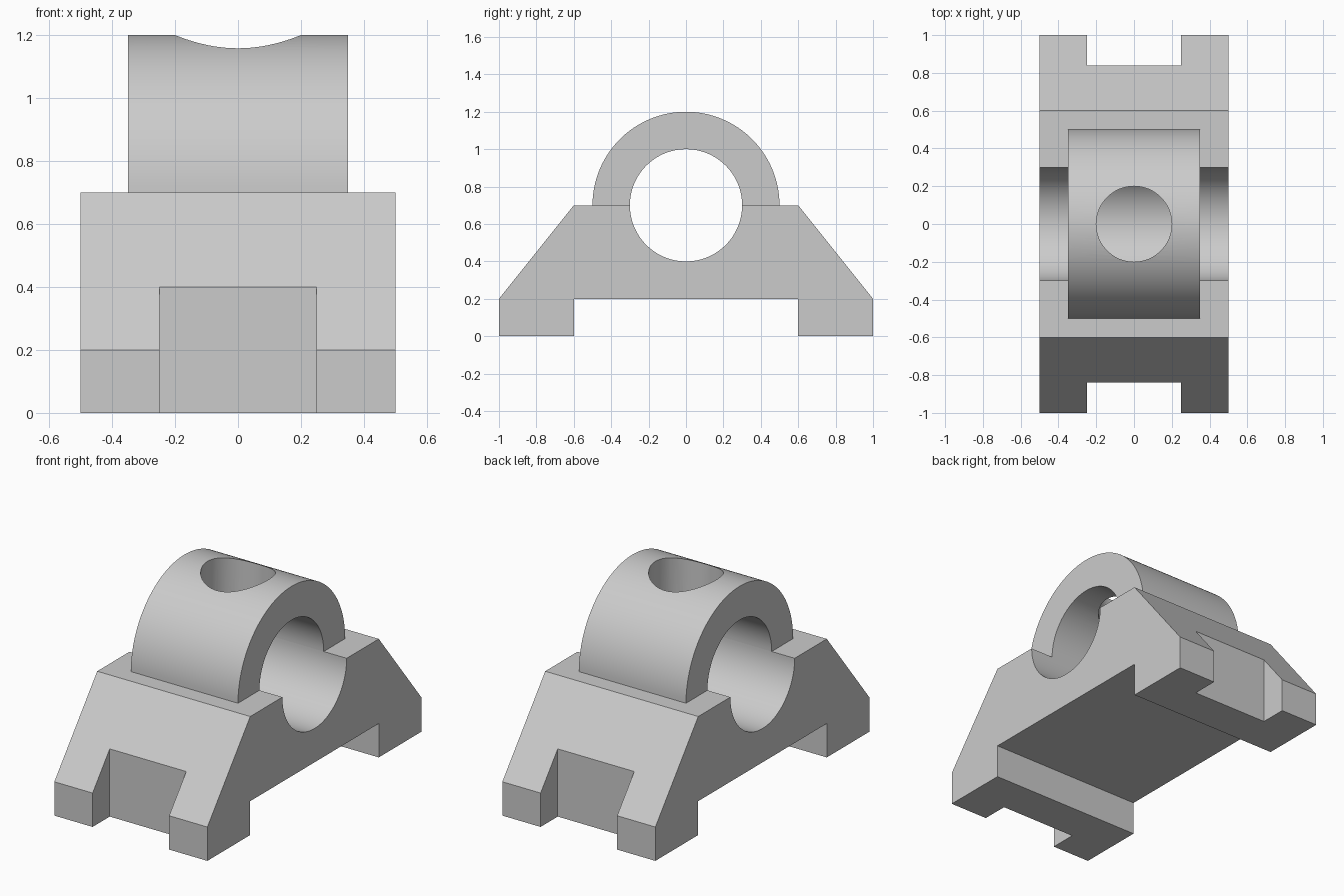
import bpy, bmesh, math
from mathutils import Matrix

cube = bpy.data.objects.get("Cube")
if cube:
    bpy.data.objects.remove(cube, do_unlink=True)

BORE_R, CAP_R, AXIS_Z = 0.3, 0.5, 0.7
ARC_STEPS = 64

# Single plain grey for the whole casting
grey = bpy.data.materials.new("light grey")
grey.use_nodes = True
color = (0.6, 0.6, 0.6, 1)
grey.diffuse_color = color
grey.node_tree.nodes["Principled BSDF"].inputs["Base Color"].default_value = color


def arc(radius, start, end):
    """Points of an arc about the bore axis, angles in degrees."""
    angles = [math.radians(start + (end - start) * i / ARC_STEPS) for i in range(ARC_STEPS + 1)]
    return [(radius * math.cos(a), AXIS_Z + radius * math.sin(a)) for a in angles]


def make_object(name, bm):
    bmesh.ops.recalc_face_normals(bm, faces=bm.faces)
    mesh = bpy.data.meshes.new(name)
    bm.to_mesh(mesh)
    bm.free()
    mesh.materials.append(grey)
    obj = bpy.data.objects.new(name, mesh)
    bpy.context.collection.objects.link(obj)
    return obj


def extrude_profile(name, profile, half_width):
    """Extrude a closed (y, z) profile symmetrically along x."""
    bm = bmesh.new()
    face = bm.faces.new([bm.verts.new((-half_width, y, z)) for y, z in profile])
    out = bmesh.ops.extrude_face_region(bm, geom=[face])
    verts = [v for v in out["geom"] if isinstance(v, bmesh.types.BMVert)]
    bmesh.ops.translate(bm, verts=verts, vec=(2 * half_width, 0, 0))
    return make_object(name, bm)


def cut(target, cutter):
    """Subtract the cutter and discard it."""
    mod = target.modifiers.new("cut", 'BOOLEAN')
    mod.operation = 'DIFFERENCE'
    mod.solver = 'EXACT'
    mod.object = cutter
    cutter.hide_render = True
    bpy.context.view_layer.objects.active = target
    bpy.ops.object.modifier_apply(modifier=mod.name)
    bpy.data.objects.remove(cutter, do_unlink=True)


# Pedestal: sloped ends, two feet and the lower half of the bore
right_side = [(0.6, 0.7), (1, 0.2), (1, 0), (0.6, 0), (0.6, 0.2)]
left_side = [(-y, z) for y, z in reversed(right_side)]
base = extrude_profile("pedestal_base", right_side + left_side + arc(BORE_R, 180, 360), 0.5)

# Bolt notch in each foot
for side in (-1, 1):
    bm = bmesh.new()
    bmesh.ops.create_cube(bm, size=1, matrix=Matrix.Translation((0, side * 1.04, 0.4))
                          @ Matrix.Diagonal((0.5, 0.4, 1, 1)))
    cut(base, make_object("notch_cutter", bm))

# Bearing cap: upper half ring
cap = extrude_profile("bearing_cap", arc(CAP_R, 0, 180) + arc(BORE_R, 180, 0), 0.35)

# Oil hole through the top of the cap
bm = bmesh.new()
bmesh.ops.create_cone(bm, cap_ends=True, segments=64, radius1=0.2, radius2=0.2,
                      depth=0.6, matrix=Matrix.Translation((0, 0, 1.1)))
cut(cap, make_object("hole_cutter", bm))

# Smooth round surfaces, keep crisp edges
for obj in (base, cap):
    bpy.ops.object.select_all(action='DESELECT')
    obj.select_set(True)
    bpy.context.view_layer.objects.active = obj
    bpy.ops.object.shade_smooth_by_angle(angle=math.radians(30))
